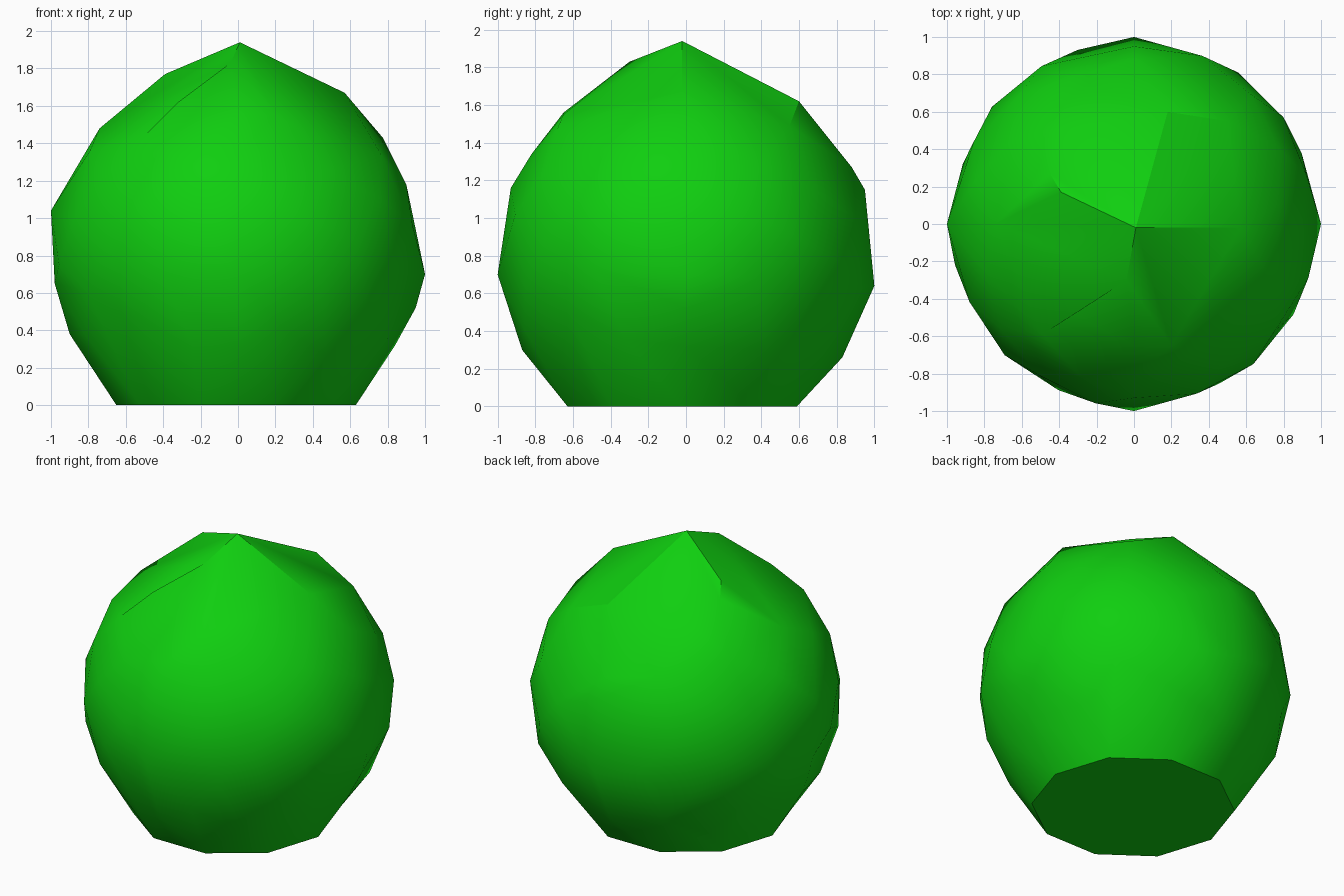
import bpy
import bmesh
import math
from mathutils import Vector

default_cube = bpy.data.objects.get("Cube")
if default_cube:
    bpy.data.objects.remove(default_cube, do_unlink=True)

CENTRE = Vector((0, 0, 0.83))
FILL_RADIUS = 0.985
FILL_COUNT = 110
MIN_SPACING = 0.24


def green_material():
    material = bpy.data.materials.new("leaf_green")
    colour = (0.005, 0.62, 0.005, 1)
    material.use_nodes = True
    material.diffuse_color = colour
    shader = material.node_tree.nodes["Principled BSDF"]
    shader.inputs["Base Color"].default_value = colour
    return material


# Large crown facets that meet in a blunt point
crown = [
    (0.01, -0.02, 1.94), (0.57, -0.02, 1.67), (0.57, -0.2, 1.58),
    (0.32, -0.68, 1.48), (0.2, -0.65, 1.55), (-0.04, -0.3, 1.83),
    (-0.32, -0.48, 1.62), (-0.39, 0.17, 1.77), (-0.45, 0.27, 1.7),
    (-0.4, 0.5, 1.58), (0.18, 0.6, 1.62), (0.5, 0.55, 1.49),
]

# Profile corners across the width and across the depth, as (offset, height)
width_profile = [
    (-0.74, 1.48), (-1, 1.04), (-0.98, 0.65), (-0.9, 0.38),
    (0.9, 1.18), (1, 0.7), (0.95, 0.52), (0.84, 0.32),
]
depth_profile = [
    (-0.65, 1.56), (-0.82, 1.34), (-0.93, 1.16), (-1, 0.7), (-0.87, 0.3),
    (0.88, 1.27), (0.95, 1.15), (1, 0.64), (0.83, 0.26),
]

points = [Vector(p) for p in crown]
points += [Vector((x, 0, z)) for x, z in width_profile]
points += [Vector((0, y, z)) for y, z in depth_profile]

# Flat foot
foot_sides = 10
for i in range(foot_sides):
    angle = math.tau * i / foot_sides
    points.append(Vector((0.64 * math.cos(angle) - 0.01,
                          0.64 * math.sin(angle) - 0.02, 0)))

# Round sides: evenly spread corners wherever there is room for one
golden_angle = math.pi * (3 - math.sqrt(5))
for i in range(FILL_COUNT):
    height = 1 - 2 * (i + 0.5) / FILL_COUNT
    ring = math.sqrt(1 - height * height)
    direction = Vector((ring * math.cos(golden_angle * i),
                        ring * math.sin(golden_angle * i), height))
    corner = CENTRE + direction * FILL_RADIUS
    if not 0.12 < corner.z < 1.45:
        continue
    if all((corner - p).length > MIN_SPACING for p in points):
        points.append(corner)

# Wrap the corners in one convex skin and merge nearly flat neighbours
bm = bmesh.new()
for p in points:
    bm.verts.new(p)
hull = bmesh.ops.convex_hull(bm, input=bm.verts[:])
unused = {g for g in hull["geom_interior"] + hull["geom_unused"]
          if isinstance(g, bmesh.types.BMVert)}
bmesh.ops.delete(bm, geom=list(unused), context="VERTS")
bmesh.ops.dissolve_limit(bm, angle_limit=math.radians(6),
                         verts=bm.verts[:], edges=bm.edges[:])
bmesh.ops.recalc_face_normals(bm, faces=bm.faces[:])

mesh = bpy.data.meshes.new("faceted_body")
bm.to_mesh(mesh)
bm.free()
mesh.materials.append(green_material())

body = bpy.data.objects.new("faceted_body", mesh)
bpy.context.collection.objects.link(body)

# Soft shading over shallow facets, crisp edges at the crown and foot
bpy.ops.object.select_all(action="DESELECT")
body.select_set(True)
bpy.context.view_layer.objects.active = body
bpy.ops.object.shade_smooth_by_angle(angle=math.radians(30))
